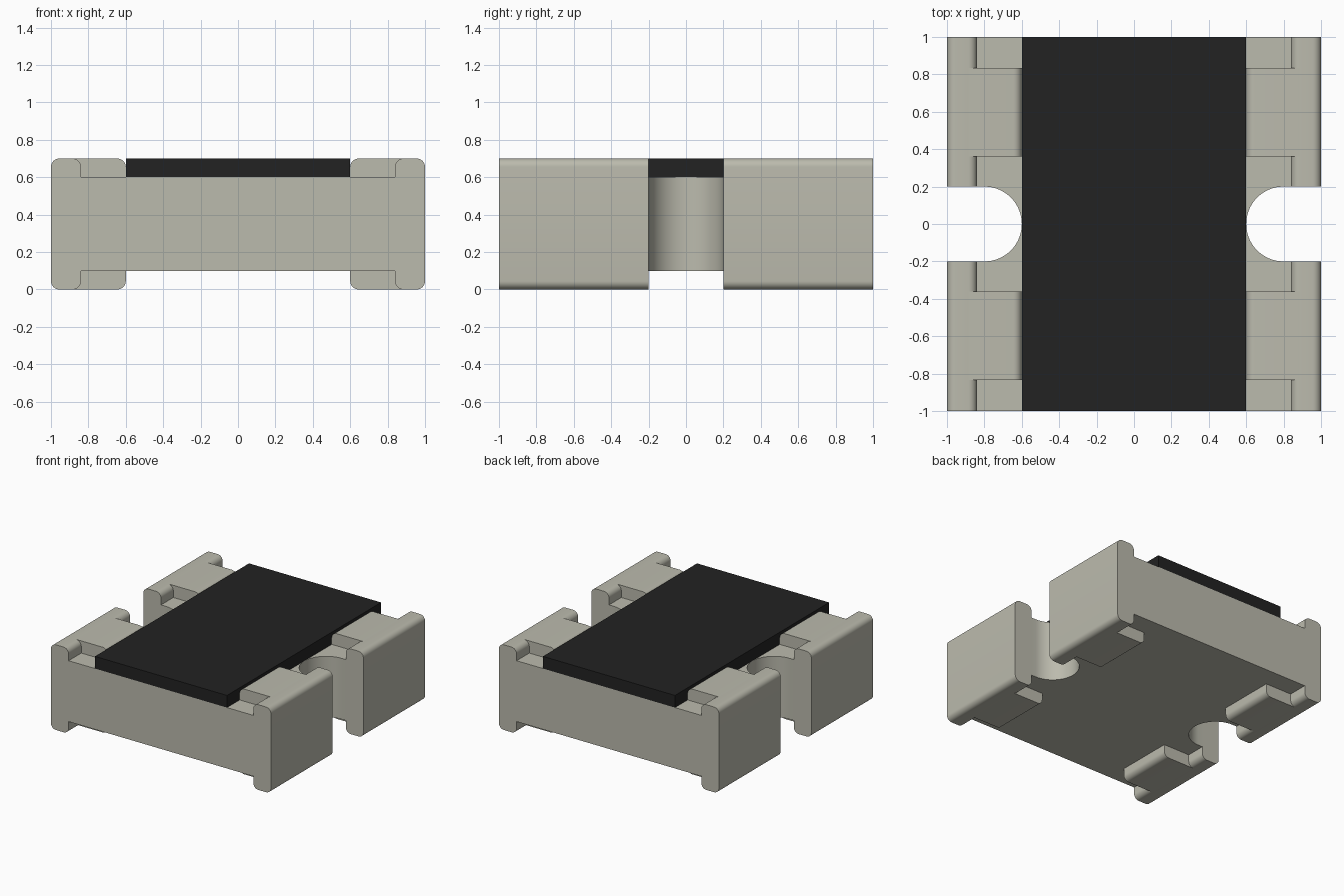
import bpy
import bmesh
import math

default = bpy.data.objects.get("Cube")
if default:
    bpy.data.objects.remove(default, do_unlink=True)

R = 0.045              # edge rounding
TOP, BODY_TOP, BODY_BOTTOM = 0.7, 0.6, 0.1
CENTRE = TOP / 2


def material(name, colour):
    mat = bpy.data.materials.new(name)
    mat.use_nodes = True
    mat.diffuse_color = (*colour, 1)
    mat.node_tree.nodes["Principled BSDF"].inputs["Base Color"].default_value = (*colour, 1)
    return mat


ceramic = material("pale ceramic grey", (0.50, 0.495, 0.42))
black = material("coating black", (0.016, 0.016, 0.016))


def arc(cx, cy, r, start, end, steps=8):
    """Points on an arc, angles in degrees."""
    angles = [math.radians(start + (end - start) * i / steps) for i in range(steps + 1)]
    return [(cx + r * math.cos(a), cy + r * math.sin(a)) for a in angles]


def extrude(name, outline, axis, low, high, mat):
    """Extrude an outline along y (points are x, z) or z (points are x, y)."""
    def place(p, h):
        return (p[0], h, p[1]) if axis == "y" else (p[0], p[1], h)
    bm = bmesh.new()
    face = bm.faces.new([bm.verts.new(place(p, low)) for p in outline])
    moved = bmesh.ops.extrude_face_region(bm, geom=[face])["geom"]
    shift = place((0, 0), high - low)
    bmesh.ops.translate(bm, vec=shift, verts=[g for g in moved if isinstance(g, bmesh.types.BMVert)])
    bmesh.ops.recalc_face_normals(bm, faces=bm.faces)
    mesh = bpy.data.meshes.new(name)
    bm.to_mesh(mesh)
    bm.free()
    mesh.materials.append(mat)
    obj = bpy.data.objects.new(name, mesh)
    bpy.context.collection.objects.link(obj)
    return obj


def smooth(obj):
    bpy.ops.object.select_all(action="DESELECT")
    obj.select_set(True)
    bpy.context.view_layer.objects.active = obj
    bpy.ops.object.shade_smooth_by_angle(angle=math.radians(30))


# Body with raised end walls: one quarter of the section, mirrored around
quarter = arc(1 - R, TOP - R, R, 0, 90) + arc(0.84 + R, TOP - R, R, 90, 180) + [(0.84, BODY_TOP)]
upper = quarter + [(-x, z) for x, z in reversed(quarter)]
section = upper + [(x, TOP - z) for x, z in reversed(upper)]
body = extrude("ceramic_body", section, "y", -1, 1, ceramic)

# Round-ended slots cut through the middle of both end walls
for side, label in ((1, "left"), (-1, "right")):
    slot = [(1.2, 0.2)] + arc(0.8, 0, 0.2, 90, 270, 32) + [(1.2, -0.2)]
    cutter = extrude(label + "_slot_cutter", [(side * x, y) for x, y in slot], "z", -0.2, 0.9, ceramic)
    cutter.hide_render = True
    cutter.hide_set(True)
    cut = body.modifiers.new(label + "_slot", "BOOLEAN")
    cut.operation = "DIFFERENCE"
    cut.solver = "EXACT"
    cut.object = cutter

# Apply the cuts and drop the cutters
bpy.context.view_layer.objects.active = body
body.select_set(True)
for mod in list(body.modifiers):
    cutter = mod.object
    bpy.ops.object.modifier_apply(modifier=mod.name)
    bpy.data.objects.remove(cutter, do_unlink=True)
smooth(body)

# Contact pads above and below the body, two on each side
pad = [(0.84 + R, BODY_TOP), (0.84 + R, TOP)] + arc(0.6 + R, TOP - R, R, 90, 180) + [(0.6, BODY_TOP)]
for sx, x_name in ((1, "left"), (-1, "right")):
    for sy, y_name in ((1, "back"), (-1, "front")):
        for sz, z_name in ((1, "top"), (-1, "bottom")):
            outline = [(sx * x, CENTRE + sz * (z - CENTRE)) for x, z in pad]
            low, high = sorted((sy * 0.36, sy * 0.835))
            smooth(extrude(f"{z_name}_{y_name}_{x_name}_pad", outline, "y", low, high, ceramic))

# Black protective coating on top
coating = [(0.6, -1), (0.6, 1), (-0.6, 1), (-0.6, -1)]
extrude("top_coating", coating, "z", BODY_TOP, TOP, black)
